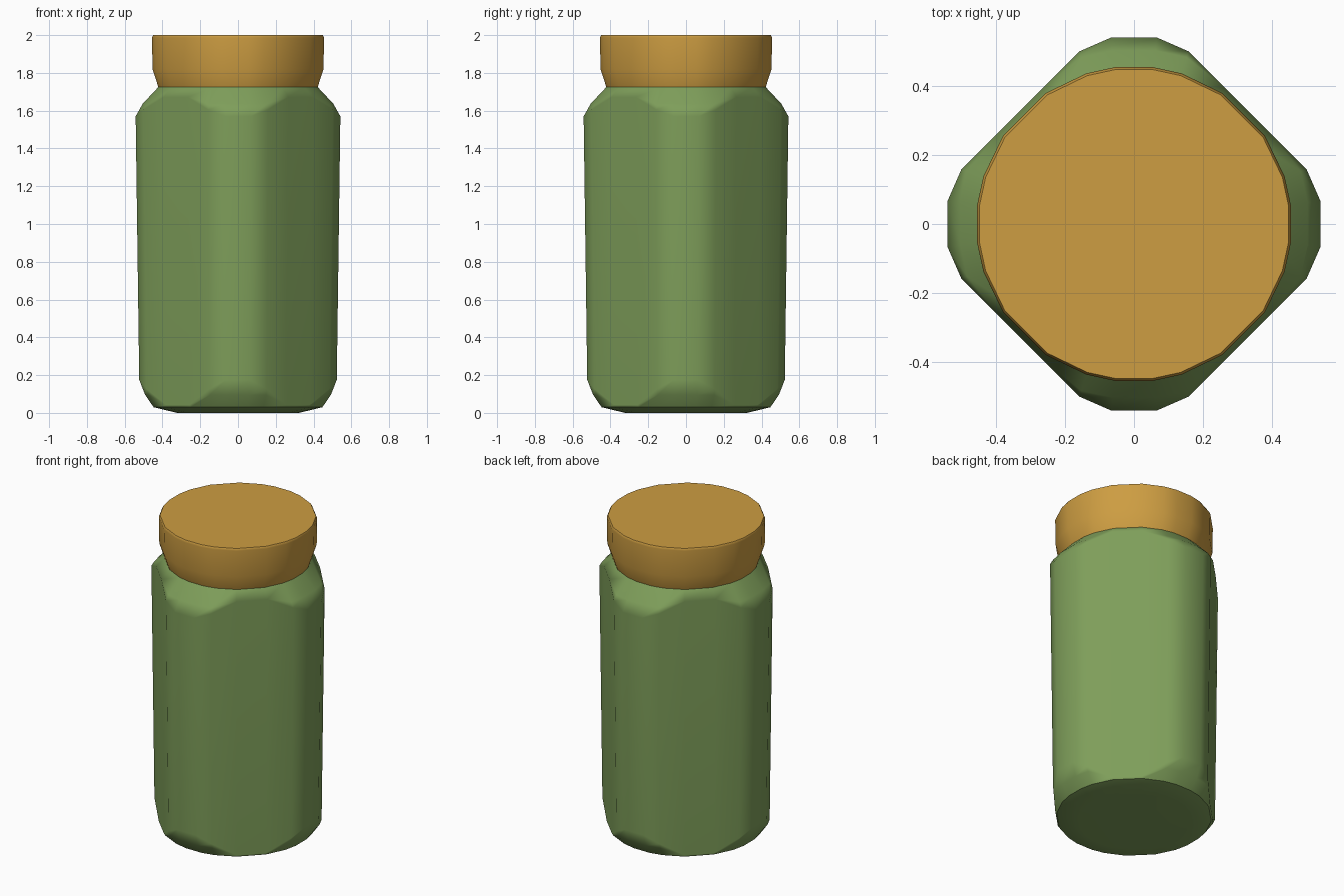
import bpy, bmesh
from math import radians, sin, cos

cube = bpy.data.objects.get("Cube")
if cube:
    bpy.data.objects.remove(cube, do_unlink=True)


def material(name, color):
    m = bpy.data.materials.new(name)
    m.diffuse_color = (*color, 1)
    m.use_nodes = True
    bsdf = m.node_tree.nodes["Principled BSDF"]
    bsdf.inputs["Base Color"].default_value = (*color, 1)
    bsdf.inputs["Roughness"].default_value = 0.8
    return m


green = material("jar green", (0.209, 0.342, 0.102))
amber = material("lid amber", (0.610, 0.337, 0.054))

# 24 columns around the axis, uneven but symmetric in every octant
OCTANT = (7, 17.5, 34)
ANGLES = [radians(q + a) for q in range(0, 360, 90)
          for a in OCTANT + tuple(90 - a for a in reversed(OCTANT))]


def clamp_to(profile, limit):
    """Cut a profile at a radius: points beyond it move to the crossing."""
    out = []
    for r, z in profile:
        if r > limit:
            for (r0, z0), (r1, z1) in zip(profile, profile[1:]):
                if min(r0, r1) <= limit <= max(r0, r1):
                    z = z0 + (z1 - z0) * (limit - r0) / (r1 - r0)
                    break
            r = limit
        out.append((r, z))
    return out


def lathe(name, column, mat):
    """Skin one column of (radius, height) points per angle, with end caps."""
    bm = bmesh.new()
    cols = [[bm.verts.new((r * cos(a), r * sin(a), z)) for r, z in column(a)]
            for a in ANGLES]
    for i, c in enumerate(cols):
        d = cols[(i + 1) % len(cols)]
        for k in range(len(c) - 1):
            bm.faces.new((c[k], d[k], d[k + 1], c[k + 1]))
    bm.faces.new([c[0] for c in reversed(cols)])
    bm.faces.new([c[-1] for c in cols])
    bmesh.ops.remove_doubles(bm, verts=bm.verts[:], dist=0.0005)
    bmesh.ops.recalc_face_normals(bm, faces=bm.faces[:])
    me = bpy.data.meshes.new(name)
    bm.to_mesh(me)
    bm.free()
    me.materials.append(mat)
    ob = bpy.data.objects.new(name, me)
    bpy.context.collection.objects.link(ob)
    bpy.ops.object.select_all(action="DESELECT")
    ob.select_set(True)
    bpy.context.view_layer.objects.active = ob
    bpy.ops.object.shade_smooth_by_angle(angle=radians(35))
    # Keep the big facets flat while the corners blend
    w = ob.modifiers.new("facet normals", "WEIGHTED_NORMAL")
    w.keep_sharp = True
    return ob


# Jar: round base and shoulder trimmed by a slightly tapered chamfered square
BASE = [(0.325, 0.0), (0.45, 0.03), (0.495, 0.095), (0.527, 0.175)]
SHOULDER = [(0.546, 1.57), (0.508, 1.637), (0.425, 1.725), (0.422, 1.735)]


def jar_column(a):
    c, s = abs(cos(a)), abs(sin(a))
    limit = min(0.546, 0.66 / (c + s))
    return clamp_to(BASE, limit * 0.965) + clamp_to(SHOULDER, limit)


lathe("jar_body", jar_column, green)

# Lid: flares out from the neck, then rises straight to a thin rim bevel
LID = [(0.425, 1.725), (0.456, 1.82), (0.459, 1.987), (0.452, 2.0)]
lathe("jar_lid", lambda a: LID, amber)
